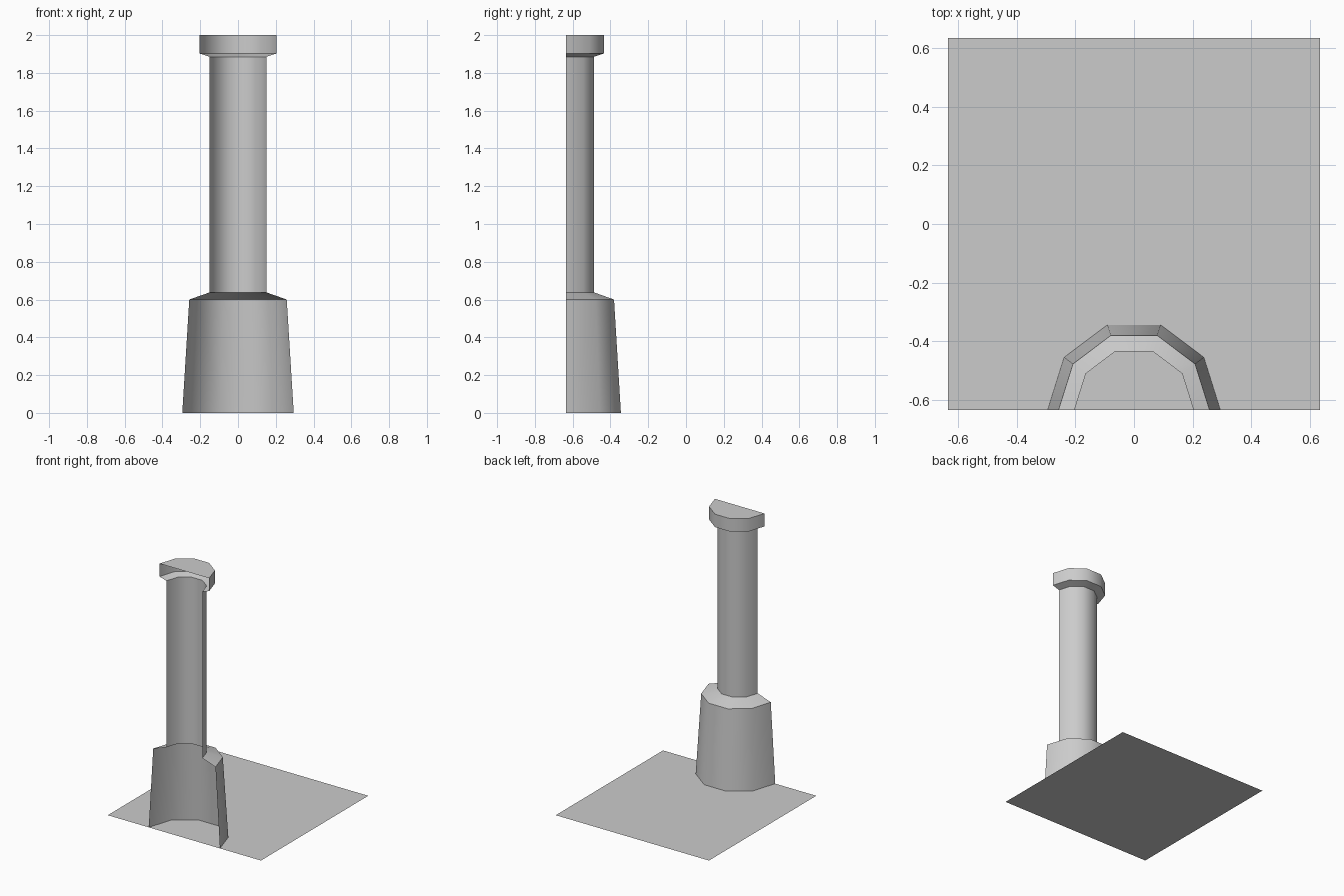
import bpy, bmesh, math

if "Cube" in bpy.data.objects:
    bpy.data.objects.remove(bpy.data.objects["Cube"], do_unlink=True)

HALF = 0.635       # half width of the ground
STRETCH = 1.035    # column is slightly deeper than it is wide
SIDES = 5          # facets around the half column

# Single plain grey
grey = bpy.data.materials.new("plain grey")
grey.use_nodes = True
color = (0.6, 0.6, 0.6, 1)
grey.diffuse_color = color
grey.node_tree.nodes["Principled BSDF"].inputs["Base Color"].default_value = color


def half_ring(radius, z):
    """Points of a half polygon, from +x round the back to -x."""
    angles = [math.pi * i / SIDES for i in range(SIDES + 1)]
    return [(radius * math.cos(a), -HALF + radius * STRETCH * math.sin(a), z)
            for a in angles]


def finish(name, bm, smooth=False):
    mesh = bpy.data.meshes.new(name)
    bm.to_mesh(mesh)
    bm.free()
    mesh.materials.append(grey)
    obj = bpy.data.objects.new(name, mesh)
    bpy.context.collection.objects.link(obj)
    if smooth:
        bpy.ops.object.select_all(action='DESELECT')
        bpy.context.view_layer.objects.active = obj
        obj.select_set(True)
        bpy.ops.object.shade_smooth_by_angle(angle=math.radians(40))
    return obj


def half_shell(name, profile, capped=False):
    """Open half column swept through (radius, height) pairs."""
    bm = bmesh.new()
    rings = [[bm.verts.new(p) for p in half_ring(r, z)] for r, z in profile]
    for low, high in zip(rings, rings[1:]):
        for i in range(SIDES):
            bm.faces.new((low[i], low[i + 1], high[i + 1], high[i]))
    if capped:
        bm.faces.new(rings[-1])
    return finish(name, bm, smooth=True)


# Column: flared base with sloping shoulder, shaft, and capped head
half_shell("column_base", [(0.295, 0), (0.258, 0.6), (0.15, 0.638)])
half_shell("column_shaft", [(0.15, 0.638), (0.15, 1.885)])
half_shell("column_head", [(0.15, 1.885), (0.205, 1.903), (0.205, 2)], capped=True)

# Ground sheet, notched around the open base
bm = bmesh.new()
outline = [(HALF, -HALF, 0), (HALF, HALF, 0), (-HALF, HALF, 0), (-HALF, -HALF, 0)]
outline += reversed(half_ring(0.295, 0))
bm.faces.new([bm.verts.new(p) for p in outline])
bmesh.ops.triangulate(bm, faces=bm.faces[:])
finish("ground_sheet", bm)
